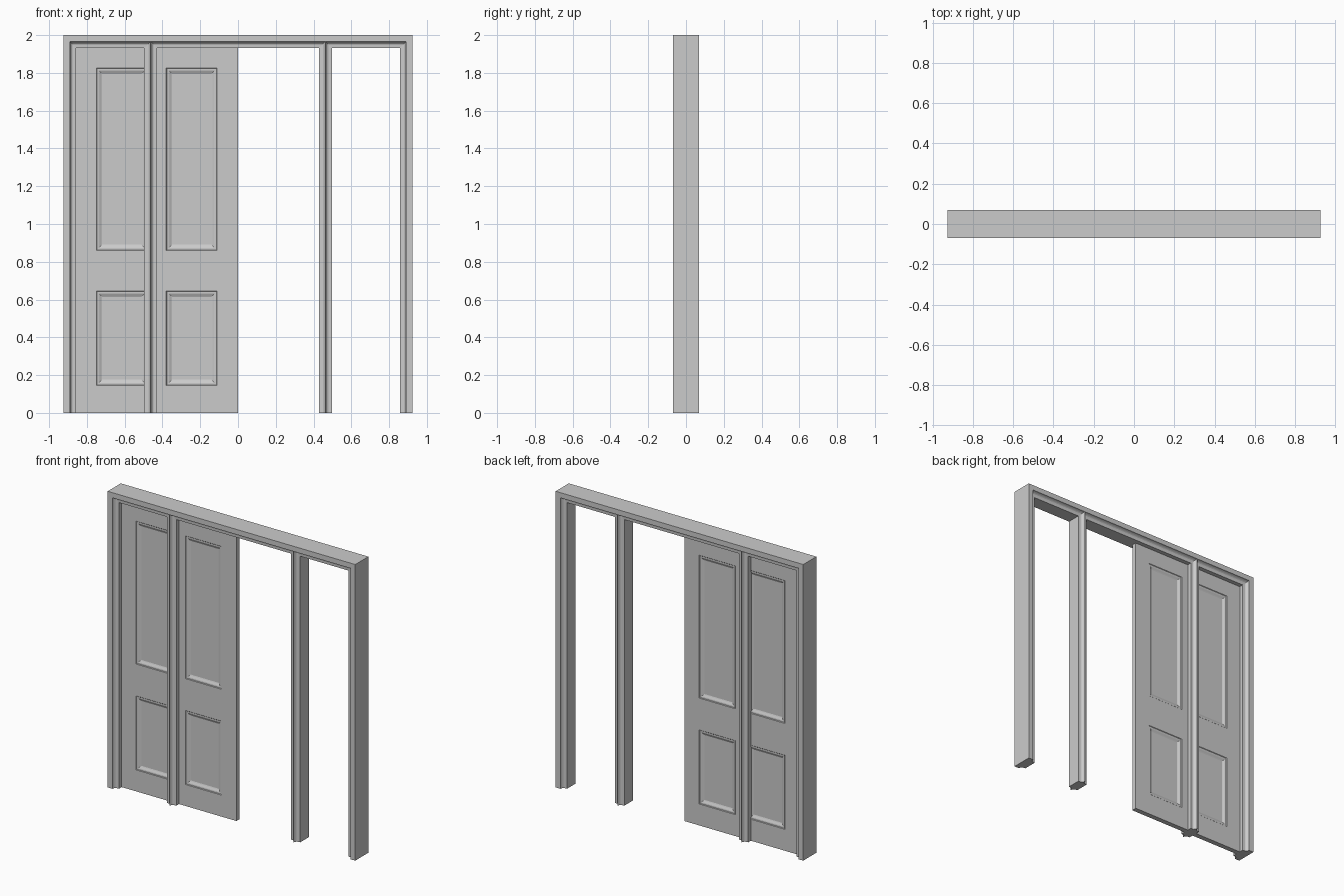
import bpy, bmesh

if "Cube" in bpy.data.objects:
    bpy.data.objects.remove(bpy.data.objects["Cube"])

W, H, D = 0.925, 2.0, 0.07      # half width, height, half depth of the frame
F = 0.068                       # face width of frame members
T = 0.017                       # half thickness of the door


def finish(name, bm):
    bmesh.ops.remove_doubles(bm, verts=bm.verts, dist=1e-6)
    bmesh.ops.recalc_face_normals(bm, faces=bm.faces)
    me = bpy.data.meshes.new(name)
    bm.to_mesh(me)
    bm.free()
    ob = bpy.data.objects.new(name, me)
    bpy.context.collection.objects.link(ob)
    return ob


def prism(name, section, place, lo, hi):
    """Sweep a 2D section (u, y) from lo to hi; place maps (u, y, t) to a point."""
    bm = bmesh.new()
    ends = [[bm.verts.new(place(u, y, t)) for u, y in section] for t in (lo, hi)]
    bm.faces.new(ends[0])
    bm.faces.new(ends[1])
    n = len(section)
    for i in range(n):
        j = (i + 1) % n
        bm.faces.new((ends[0][i], ends[0][j], ends[1][j], ends[1][i]))
    return finish(name, bm)


def box(name, x0, x1, z0, z1, half):
    sec = [(x0, half), (x1, half), (x1, -half), (x0, -half)]
    return prism(name, sec, lambda u, y, t: (u, y, t), z0, z1)


# moulded edge shared by the frame members: (distance from outer edge, depth)
edge = [(0.035, D), (0.037, 0.061), (0.041, 0.054), (0.046, 0.049),
        (0.052, 0.047), (F, 0.046)]
half = [(0, D)] + edge
jamb_section = half + [(u, -y) for u, y in reversed(half)]
right = [(u - F / 2, y) for u, y in edge]
face = [(-u, y) for u, y in reversed(right)] + right
mullion_section = face + [(u, -y) for u, y in reversed(face)]

# frame: head, jambs and two mullions
prism("frame_head", jamb_section, lambda u, y, t: (t, y, H - u), -W, W)
for s, side in ((-1, "left"), (1, "right")):
    prism(side + "_jamb", jamb_section,
          lambda u, y, t: (s * (W - u), y, t), 0, H)
    prism(side + "_mullion", mullion_section,
          lambda u, y, t: (s * 0.463 + u, y, t), 0, 1.97)

# door: stiles, rails and muntins
xs = (-0.857, -0.75, -0.48, -0.38, -0.11, 0.0)
zs = (0.0, 0.145, 0.645, 0.86, 1.825, 1.932)
for i, side in ((0, "left"), (4, "right")):
    box(side + "_stile", xs[i], xs[i + 1], zs[0], zs[5], T)
for i, level in ((0, "bottom"), (2, "lock"), (4, "top")):
    box(level + "_rail", xs[1], xs[4], zs[i], zs[i + 1], T)
for i, level in ((1, "lower"), (3, "upper")):
    box(level + "_muntin", xs[2], xs[3], zs[i], zs[i + 1], T)


def panel(name, x0, x1, z0, z1):
    """Recessed panel with a moulded border on both faces."""
    steps = [(0, T), (0.003, 0.014), (0.012, 0.014), (0.017, 0.012),
             (0.024, 0.008), (0.031, 0.005)]
    bm = bmesh.new()
    for s in (-1, 1):
        rings = [[bm.verts.new((x, s * y, z)) for x, z in
                  ((x0 + d, z0 + d), (x1 - d, z0 + d), (x1 - d, z1 - d), (x0 + d, z1 - d))]
                 for d, y in steps]
        for a, b in zip(rings, rings[1:]):
            for i in range(4):
                j = (i + 1) % 4
                bm.faces.new((a[i], a[j], b[j], b[i]))
        bm.faces.new(rings[-1])
        if s < 0:
            outer = rings[0]
    for i in range(4):
        j = (i + 1) % 4
        bm.faces.new((outer[i], outer[j], rings[0][j], rings[0][i]))
    return finish(name, bm)


# four door panels
for i, level in ((1, "lower"), (3, "upper")):
    for k, side in ((1, "left"), (3, "right")):
        panel(level + "_" + side + "_panel", xs[k], xs[k + 1], zs[i], zs[i + 1])
